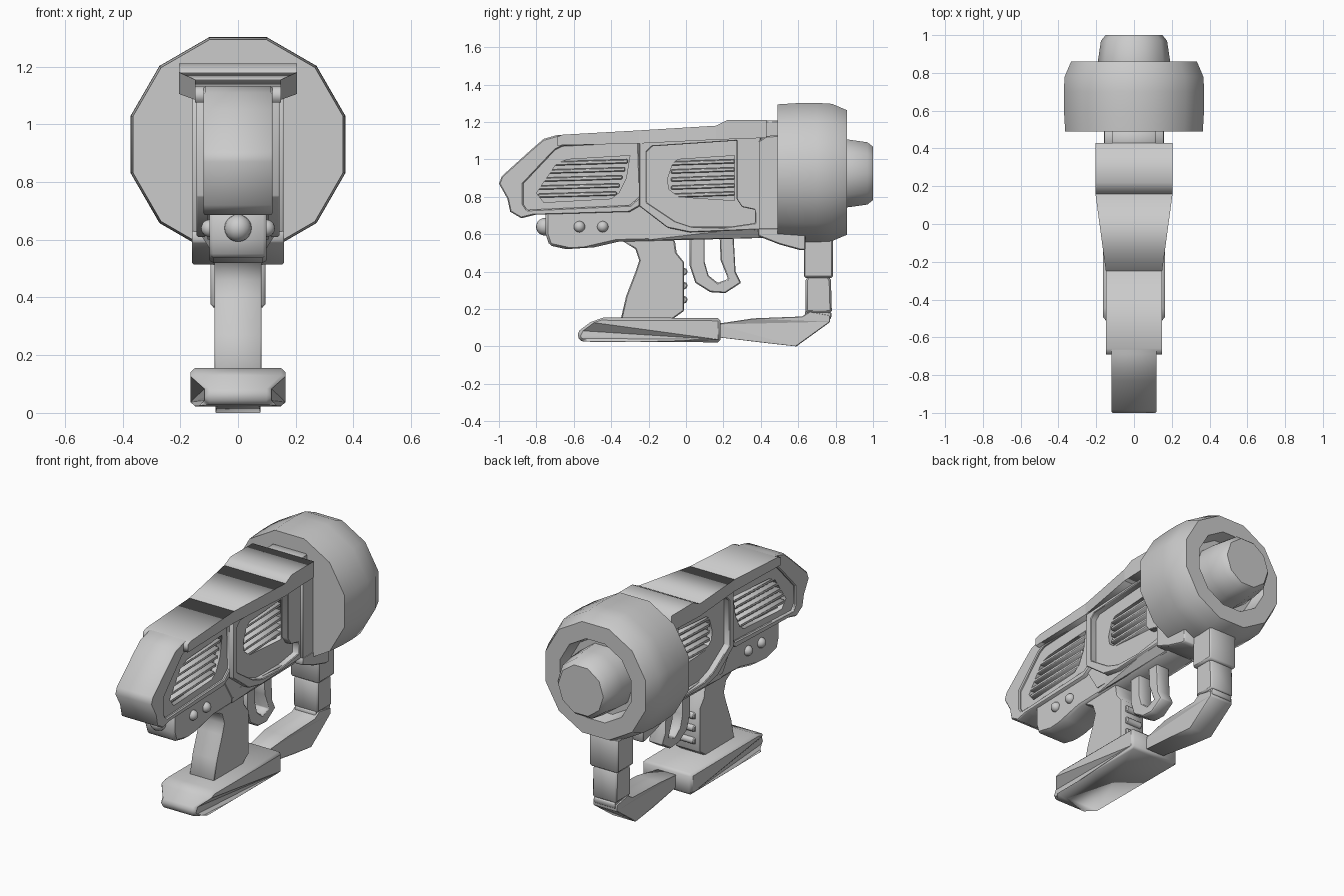
import bpy, bmesh
from math import cos, sin, pi, radians

if "Cube" in bpy.data.objects:
    bpy.data.objects.remove(bpy.data.objects["Cube"])


def finish(ob, bevel=0.0, smooth=40):
    bpy.ops.object.select_all(action='DESELECT')
    ob.select_set(True)
    bpy.context.view_layer.objects.active = ob
    if smooth:
        bpy.ops.object.shade_smooth_by_angle(angle=radians(smooth))
    if bevel:
        m = ob.modifiers.new("edge_chamfer", 'BEVEL')
        m.width, m.segments = bevel, 1
        m.limit_method, m.angle_limit = 'ANGLE', radians(50)
    return ob


def prism(name, outline, width, holes=(), bevel=0.006):
    """Side-view (y, z) outline extruded symmetrically across x.
    width is a half-width, or a function of (y, z)."""
    cu = bpy.data.curves.new(name, 'CURVE')
    cu.dimensions, cu.fill_mode, cu.extrude = '2D', 'BOTH', 1.0
    for pts in (outline, *holes):
        sp = cu.splines.new('POLY')
        sp.points.add(len(pts) - 1)
        for p, (y, z) in zip(sp.points, pts):
            p.co = (y, z, 0, 1)
        sp.use_cyclic_u = True
    ob = bpy.data.objects.new(name, cu)
    bpy.context.collection.objects.link(ob)
    bpy.ops.object.select_all(action='DESELECT')
    ob.select_set(True)
    bpy.context.view_layer.objects.active = ob
    bpy.ops.object.convert(target='MESH')
    ob = bpy.context.object
    bm = bmesh.new()
    bm.from_mesh(ob.data)
    for v in bm.verts:
        y, z, x = v.co
        w = width(y, z) if callable(width) else width
        v.co = (x * w, y, z)
    bmesh.ops.remove_doubles(bm, verts=bm.verts, dist=1e-4)
    bmesh.ops.recalc_face_normals(bm, faces=bm.faces)
    bm.to_mesh(ob.data)
    bm.free()
    return finish(ob, bevel, 0)


def lathe(name, profile, sides, zc, phase):
    """Closed (radius, y) profile turned about the barrel axis."""
    bm = bmesh.new()
    rings = []
    for r, y in profile:
        rings.append([bm.verts.new((r * sin(phase + 2 * pi * i / sides), y,
                                    zc + r * cos(phase + 2 * pi * i / sides)))
                      for i in range(sides)])
    for a, b in zip(rings, rings[1:]):
        for i in range(sides):
            j = (i + 1) % sides
            bm.faces.new((a[i], a[j], b[j], b[i]))
    bm.faces.new(rings[0])
    bm.faces.new(rings[-1])
    bmesh.ops.recalc_face_normals(bm, faces=bm.faces)
    me = bpy.data.meshes.new(name)
    bm.to_mesh(me)
    bm.free()
    ob = bpy.data.objects.new(name, me)
    bpy.context.collection.objects.link(ob)
    return finish(ob)


def ball(name, loc, r):
    bpy.ops.mesh.primitive_uv_sphere_add(segments=16, ring_count=10, radius=r, location=loc)
    bpy.context.object.name = name
    finish(bpy.context.object, 0, 60)


# Barrel drum with recessed front, and nozzle
lathe("barrel_drum", [(.377, .49), (.384, .60), (.385, .70), (.38, .78), (.345, .86),
                      (.245, .86), (.225, .78)], 12, .93, pi / 12)
lathe("nozzle", [(.195, .77), (.19, .87), (.175, .97), (.15, 1.0)], 10, .925, pi / 2)

# Inner body: core, vent panel with two openings, slats
body = [(-.87, .73), (-.87, .87), (-.69, 1.09), (.45, 1.13), (.45, .60), (-.20, .60), (-.28, .73)]
vent_rear = [(-.80, .82), (-.69, .98), (-.63, 1.0), (-.30, 1.02), (-.32, .90), (-.36, .82),
             (-.40, .79), (-.76, .77)]
vent_fore = [(-.10, .89), (-.07, .98), (-.04, 1.0), (.26, 1.02), (.26, .78), (-.04, .80), (-.09, .84)]
prism("body_core", body, .075, bevel=0)
prism("vent_panel", body, .105, [vent_rear, vent_fore], bevel=0)
for i in range(5):
    z = .795 + i * .043
    for label, y0, y1 in (("rear", -.79 + max(0, i - 1) * .03, -.37 + i * .015), ("fore", -.08, .26)):
        prism(f"{label}_slat_{i + 1}", [(y0, z), (y1, z + .012), (y1, z + .034), (y0, z + .022)],
              .105, bevel=.005)

# Raised frames around the vents; the rear one includes the nose
prism("nose_frame", [(-1.0, .87), (-.985, .91), (-.83, 1.05), (-.76, 1.11), (-.69, 1.13), (-.23, 1.14),
                     (-.23, .76), (-.30, .72), (-.80, .705), (-.88, .685), (-.94, .72), (-.955, .79)],
      .12, [[(-.87, .76), (-.87, .87), (-.70, 1.05), (-.66, 1.07), (-.26, 1.09), (-.25, .80),
             (-.30, .755), (-.85, .73)]])
prism("fore_frame", [(-.25, .75), (-.25, 1.12), (.40, 1.14), (.40, .625), (.02, .61), (-.10, .635)],
      .143, [[(-.21, .77), (-.21, 1.04), (-.18, 1.07), (.27, 1.10), (.27, .79), (.30, .745), (.37, .73),
              (.37, .66), (.20, .635), (.03, .64), (-.06, .67)]], bevel=.004)

# Top cover in three sections, widening toward the barrel
sections = {
    "rear": [(-.69, 1.075), (-.69, 1.12), (-.66, 1.132), (-.25, 1.155), (-.25, 1.085)],
    "taper": [(-.25, 1.085), (-.25, 1.155), (.16, 1.18), (.16, 1.105)],
    "fore": [(.16, 1.105), (.16, 1.18), (.22, 1.21), (.43, 1.21), (.43, 1.115)],
}
for part, pts in sections.items():
    prism(f"top_cover_{part}", pts, lambda y, z: .149 if y < -.2 else .204, bevel=0)
prism("cover_neck", [(.40, 1.0), (.40, 1.208), (.50, 1.208), (.50, 1.0)], .115)

# Collar behind the drum and bracket beneath it
prism("barrel_collar", [(.39, .60), (.39, 1.10), (.43, 1.125), (.50, 1.13), (.50, .60)], .157)
prism("drum_bracket", [(.385, .59), (.385, .63), (.64, .63), (.64, .515), (.61, .515), (.50, .545)],
      .16, bevel=.012)

# Lower receiver, its flared forward section, and round studs
prism("lower_receiver", [(-.75, .72), (-.75, .60), (-.73, .54), (-.64, .52), (-.49, .53), (-.36, .56),
                         (.42, .58), (.42, .75), (-.30, .75)], .098, bevel=.012)
prism("receiver_flare", [(-.20, .57), (-.20, .64), (.39, .64), (.39, .58)],
      lambda y, z: .099 if z < .6 else (.10 if y < 0 else .143), bevel=0)
ball("rear_knob", (0, -.755, .64), .047)
for sx in (-1, 1):
    for k, y in enumerate((-.57, -.445)):
        ball(f"side_stud_{k + 1}_{'right' if sx > 0 else 'left'}", (sx * .098, y, .64), .03)

# Grip with finger ridges
prism("grip", [(-.35, .57), (-.27, .52), (-.25, .46), (-.27, .40), (-.32, .27), (-.35, .14), (-.08, .14),
               (-.01, .19), (-.01, .45), (-.05, .50), (-.06, .57)], .081, bevel=.006)
for k, z in enumerate((.25, .325, .40)):
    prism(f"finger_ridge_{k + 1}", [(-.012 + .021 * cos(a * pi / 4), z + .021 * sin(a * pi / 4))
                                    for a in range(8)], .055, bevel=.006)

# Trigger loop
prism("trigger_loop", [(.02, .58), (.02, .43), (.05, .34), (.13, .29), (.21, .285), (.295, .34), (.265, .40),
                       (.255, .58), (.18, .58), (.185, .46), (.225, .36), (.17, .34), (.12, .38),
                       (.10, .45), (.10, .58)], .045)

# Foot plate, narrowed at its rear tip
prism("foot_plate", [(-.585, .055), (-.57, .085), (-.51, .13), (-.44, .155), (.185, .152), (.185, .022),
                     (-.50, .024), (-.56, .028)],
      lambda y, z: .115 if y < -.53 else .165, bevel=.015)

# Front strut and arm joining the drum to the foot plate
prism("strut_upper", [(.63, .365), (.63, .62), (.785, .62), (.785, .365)], .095, bevel=.01)
prism("strut_lower", [(.64, .18), (.64, .355), (.655, .38), (.76, .38), (.775, .355), (.78, .18)],
      .08, bevel=.01)
prism("strut_joint", [(.635, .155), (.635, .19), (.78, .18), (.775, .145)], .07, bevel=.005)
prism("support_arm", [(.16, .05), (.16, .12), (.36, .15), (.62, .16), (.66, .185), (.77, .165), (.77, .13),
                      (.59, 0), (.43, .018)], lambda y, z: .06 if y < .2 else .078, bevel=.01)
